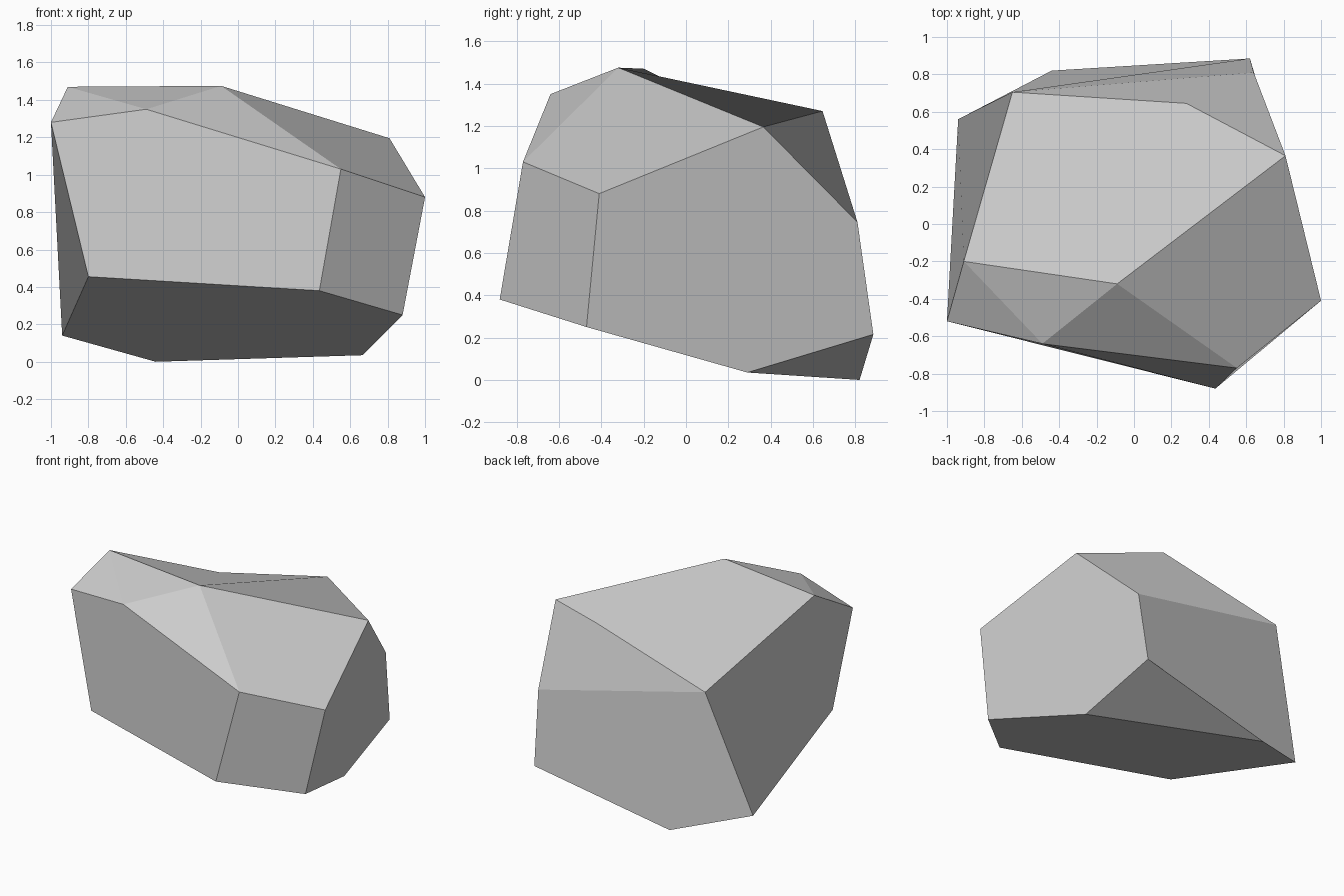
import bpy
from mathutils import Vector

cube = bpy.data.objects.get("Cube")
if cube:
    bpy.data.objects.remove(cube, do_unlink=True)

# Corner points of the boulder
corners = {
    "A": (-1, -.52, 1.28), "B": (-.91, -.2, 1.47), "C": (-.49, -.64, 1.35),
    "D": (-.09, -.32, 1.475), "E": (.55, -.77, 1.03), "F": (.81, .365, 1.195),
    "G": (1, -.41, .88), "H": (.88, -.47, .25), "I": (.435, -.88, .38),
    "J": (-.8, -.57, .455), "K": (-.94, .56, .14), "L": (-.44, .82, 0),
    "M": (.665, .29, .035), "N": (.62, .885, .215), "O": (-.65, .705, 1.03),
    "Q": (.28, .645, 1.27), "R": (.64, .81, .745),
}
names = list(corners)
points = [Vector(corners[n]) for n in names]
middle = sum(points, Vector()) / len(points)

# Facets: each ring of corners is filled as a fan from its first corner
facets = [
    "CEIJA",            # front
    "ABC", "BDC", "CDE",  # front bevels
    "DFQOB",            # top
    "EGFD", "GHIE",     # front corner
    "GFRNMH",           # +x side
    "QORF", "NLKOR",    # back
    "KJABO",            # -x side
    "MLKJIH", "NML",    # underside
]


def facet_normal(ring):
    """Average normal of a slightly bent facet."""
    total = Vector()
    for i, p in enumerate(ring):
        total += (p - middle).cross(ring[(i + 1) % len(ring)] - middle)
    return total.normalized()


triangles, loop_normals = [], []
for facet in facets:
    ids = [names.index(c) for c in facet]
    normal = facet_normal([points[i] for i in ids])
    centre = sum((points[i] for i in ids), Vector()) / len(ids)
    if normal.dot(centre - middle) < 0:
        normal = -normal
        ids = ids[:1] + ids[:0:-1]
    for b, c in zip(ids[1:], ids[2:]):
        triangles.append((ids[0], b, c))
        loop_normals += [normal] * 3

mesh = bpy.data.meshes.new("boulder")
mesh.from_pydata(points, [], triangles)
mesh.update()

# Each facet shades as one flat plane
for poly in mesh.polygons:
    poly.use_smooth = True
mesh.normals_split_custom_set(loop_normals)

# Stone colour
stone = bpy.data.materials.new("grey_stone")
stone.use_nodes = True
colour = (.6, .6, .6, 1)
stone.diffuse_color = colour
stone.node_tree.nodes["Principled BSDF"].inputs["Base Color"].default_value = colour
mesh.materials.append(stone)

boulder = bpy.data.objects.new("boulder", mesh)
bpy.context.collection.objects.link(boulder)
